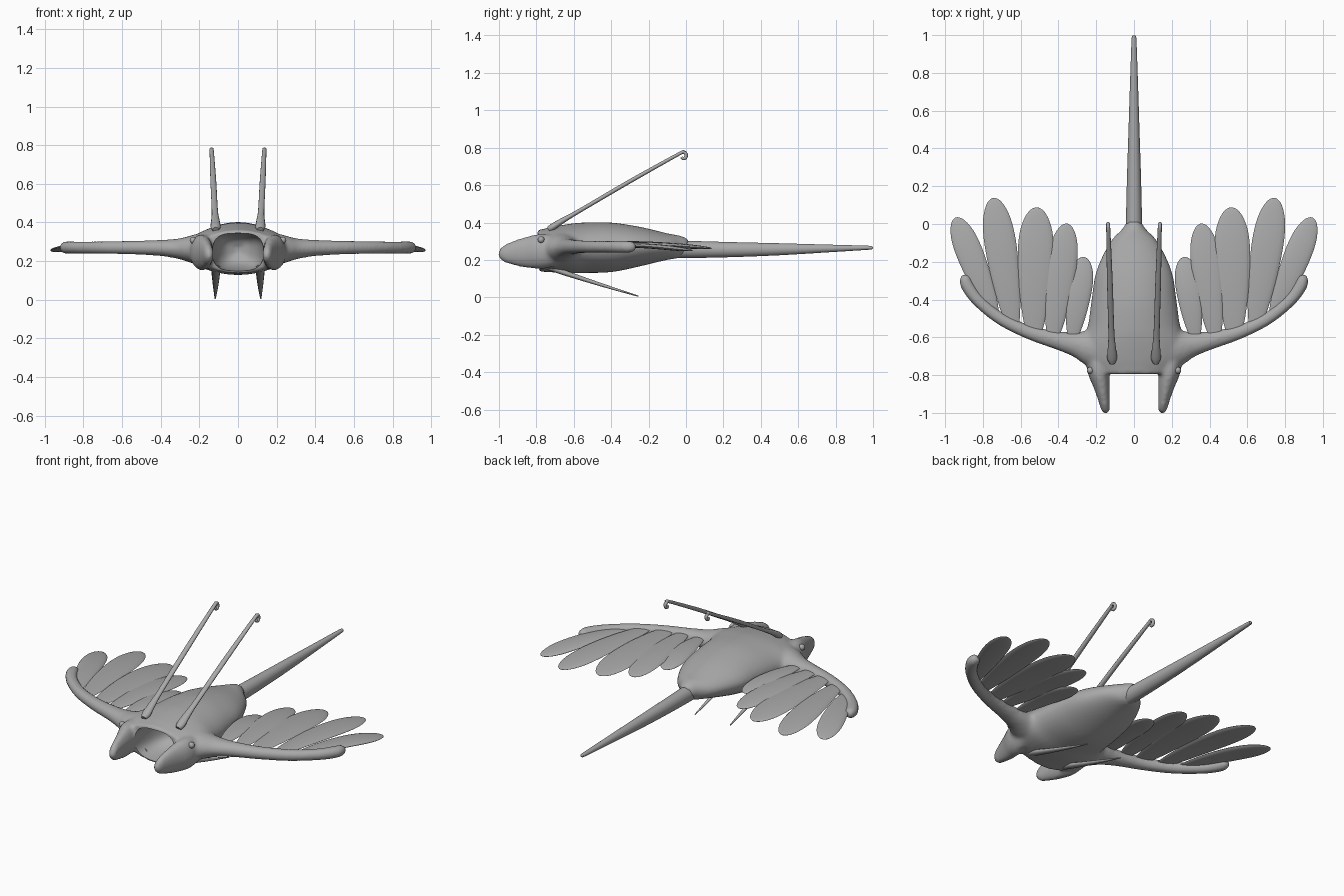
import bpy, bmesh, math
from mathutils import Vector

grey = bpy.data.materials.new("warm_grey")
grey.diffuse_color = (0.4, 0.4, 0.4, 1)


def spline(keys, steps):
    """Catmull-Rom interpolation of (x, y, z, half width, half height) keys."""
    out = []
    for i in range(len(keys) - 1):
        a, b, c, d = (keys[max(i - 1, 0)], keys[i], keys[i + 1],
                      keys[min(i + 2, len(keys) - 1)])
        for k in range(steps):
            t = k / steps
            out.append([0.5 * (2 * q + (r - p) * t + (2 * p - 5 * q + 4 * r - s) * t * t
                               + (3 * q - p - 3 * r + s) * t ** 3)
                        for p, q, r, s in zip(a, b, c, d)])
    out.append(list(keys[-1]))
    return out


def tube(name, keys, steps=4, sides=16, power=2.0, ref=None):
    """Closed tube with superelliptic sections along a smooth path."""
    rows = spline(keys, steps)
    bm = bmesh.new()
    rings = []
    for i, (x, y, z, w, h) in enumerate(rows):
        w, h = max(w, 0.001), max(h, 0.001)
        t = (Vector(rows[min(i + 1, len(rows) - 1)][:3]) - Vector(rows[max(i - 1, 0)][:3])).normalized()
        side = (t.cross(Vector((0, 0, 1))) if ref is None else ref - t * t.dot(ref)).normalized()
        up = side.cross(t)
        ring = []
        for k in range(sides):
            a = 2 * math.pi * k / sides
            c, s = math.cos(a), math.sin(a)
            u = math.copysign(abs(c) ** (2 / power), c) * w
            v = math.copysign(abs(s) ** (2 / power), s) * h
            ring.append(bm.verts.new(Vector((x, y, z)) + side * u + up * v))
        rings.append(ring)
    for p, q in zip(rings, rings[1:]):
        for k in range(sides):
            n = (k + 1) % sides
            bm.faces.new((p[k], p[n], q[n], q[k]))
    bm.faces.new(rings[0])
    bm.faces.new(rings[-1])
    bmesh.ops.recalc_face_normals(bm, faces=bm.faces)
    mesh = bpy.data.meshes.new(name)
    bm.to_mesh(mesh)
    bm.free()
    ob = bpy.data.objects.new(name, mesh)
    bpy.context.collection.objects.link(ob)
    mesh.materials.append(grey)
    return ob


def select(obs):
    bpy.ops.object.select_all(action='DESELECT')
    for o in obs:
        o.select_set(True)
    bpy.context.view_layer.objects.active = obs[0]


def smooth(ob, angle=45):
    select([ob])
    bpy.ops.object.shade_smooth_by_angle(angle=math.radians(angle))


# body: y, half width, bottom, top
body_rows = [(-0.79, 0.22, 0.138, 0.36), (-0.75, 0.255, 0.135, 0.367), (-0.70, 0.28, 0.132, 0.378),
             (-0.62, 0.275, 0.128, 0.392), (-0.54, 0.245, 0.13, 0.40), (-0.40, 0.225, 0.135, 0.40),
             (-0.25, 0.20, 0.165, 0.378), (-0.10, 0.13, 0.20, 0.342), (-0.03, 0.065, 0.21, 0.328),
             (0.0, 0.045, 0.215, 0.305)]
body = tube("body", [(0, y, (lo + hi) / 2, w, (hi - lo) / 2) for y, w, lo, hi in body_rows],
            sides=40, power=1.9)

# jaw prongs and wing arms, fused with the body
parts = [body]
for s in (-1, 1):
    parts.append(tube("jaw_prong", [
        (s * 0.19, -0.68, 0.25, 0.06, 0.08), (s * 0.188, -0.77, 0.246, 0.06, 0.094),
        (s * 0.172, -0.85, 0.24, 0.046, 0.084), (s * 0.16, -0.92, 0.236, 0.033, 0.066),
        (s * 0.152, -0.97, 0.232, 0.026, 0.047), (s * 0.149, -0.992, 0.23, 0.019, 0.03),
        (s * 0.148, -1.003, 0.23, 0.006, 0.012)]))
    parts.append(tube("wing_arm", [
        (s * 0.12, -0.66, 0.262, 0.13, 0.10), (s * 0.22, -0.655, 0.262, 0.105, 0.078),
        (s * 0.30, -0.638, 0.264, 0.07, 0.055), (s * 0.40, -0.617, 0.268, 0.05, 0.042),
        (s * 0.55, -0.575, 0.27, 0.038, 0.036), (s * 0.70, -0.505, 0.27, 0.034, 0.033),
        (s * 0.82, -0.41, 0.27, 0.034, 0.032), (s * 0.88, -0.33, 0.27, 0.036, 0.033),
        (s * 0.895, -0.285, 0.27, 0.03, 0.028), (s * 0.9, -0.266, 0.27, 0.01, 0.01)]))
select(parts)
bpy.ops.object.join()
rm = body.modifiers.new("fuse", 'REMESH')
rm.mode = 'VOXEL'
rm.voxel_size = 0.011
sm = body.modifiers.new("soften", 'SMOOTH')
sm.factor, sm.iterations = 0.5, 6

# mouth hollow
mouth = tube("mouth_cutter", [
    (0, -1.1, 0.246, 0.13, 0.098), (0, -0.95, 0.246, 0.13, 0.098), (0, -0.85, 0.246, 0.131, 0.098),
    (0, -0.75, 0.248, 0.127, 0.096), (0, -0.66, 0.252, 0.105, 0.085), (0, -0.60, 0.256, 0.065, 0.058),
    (0, -0.575, 0.258, 0.015, 0.015)], sides=40, power=3.0)
cut = body.modifiers.new("mouth", 'BOOLEAN')
cut.operation, cut.object, cut.solver = 'DIFFERENCE', mouth, 'EXACT'
select([body])
for m in [m.name for m in body.modifiers]:
    bpy.ops.object.modifier_apply(modifier=m)
bpy.data.objects.remove(mouth)
smooth(body, 50)

# tail spike
smooth(tube("tail", [(0, -0.12, 0.258, 0.045, 0.045), (0, 0.0, 0.256, 0.043, 0.046),
                     (0, 0.25, 0.255, 0.037, 0.04), (0, 0.5, 0.257, 0.029, 0.032),
                     (0, 0.75, 0.261, 0.021, 0.021), (0, 0.97, 0.265, 0.013, 0.011),
                     (0, 0.993, 0.265, 0.009, 0.008), (0, 1.0, 0.265, 0.003, 0.003)], sides=24))

# feathers: base x, y, z, tip x, y, z, half width
feathers = [(0.325, -0.60, 0.285, 0.265, -0.175, 0.268, 0.066),
            (0.43, -0.60, 0.285, 0.355, 0.002, 0.268, 0.078),
            (0.53, -0.59, 0.283, 0.515, 0.088, 0.266, 0.094),
            (0.64, -0.54, 0.28, 0.745, 0.138, 0.262, 0.083),
            (0.74, -0.48, 0.276, 0.945, 0.034, 0.25, 0.07)]
shape = [(0, 0.4), (0.15, 0.66), (0.35, 0.87), (0.55, 0.99), (0.7, 1.0), (0.82, 0.9),
         (0.91, 0.69), (0.965, 0.45), (0.99, 0.24), (1, 0.06)]
antenna = [(0.115, -0.735, 0.362, 0.016, 0.016), (0.116, -0.71, 0.378, 0.026, 0.018),
           (0.117, -0.66, 0.41, 0.022, 0.015), (0.12, -0.57, 0.462, 0.016, 0.011),
           (0.128, -0.30, 0.62, 0.015, 0.011), (0.136, -0.035, 0.768, 0.011, 0.009),
           (0.137, -0.013, 0.775, 0.01, 0.009), (0.137, 0.001, 0.765, 0.01, 0.009),
           (0.137, -0.002, 0.747, 0.01, 0.009), (0.137, -0.015, 0.742, 0.01, 0.009),
           (0.137, -0.024, 0.75, 0.007, 0.007)]
leg = [(0.115, -0.74, 0.165, 0.024, 0.018), (0.115, -0.64, 0.128, 0.021, 0.014),
       (0.116, -0.45, 0.066, 0.013, 0.009), (0.118, -0.255, 0.006, 0.003, 0.003)]
X = Vector((1, 0, 0))
for s, label in ((-1, "left"), (1, "right")):
    for i, (bx, by, bz, tx, ty, tz, w) in enumerate(feathers):
        keys = [(s * (bx + (tx - bx) * t), by + (ty - by) * t,
                 bz + (tz - bz) * t + 0.012 * math.sin(math.pi * t), w * k, 0.013 * k)
                for t, k in shape]
        smooth(tube(f"{label}_feather_{i + 1}", keys, steps=3, sides=16), 60)
    smooth(tube(f"{label}_antenna", [(s * k[0], *k[1:]) for k in antenna], sides=12, ref=X), 60)
    smooth(tube(f"{label}_leg", [(s * k[0], *k[1:]) for k in leg], sides=12, ref=X), 60)
    # eye bead
    bpy.ops.mesh.primitive_uv_sphere_add(segments=16, ring_count=10, radius=0.018,
                                         location=(s * 0.232, -0.775, 0.308))
    eye = bpy.context.object
    eye.name = f"{label}_eye"
    eye.data.materials.append(grey)
    smooth(eye, 60)
